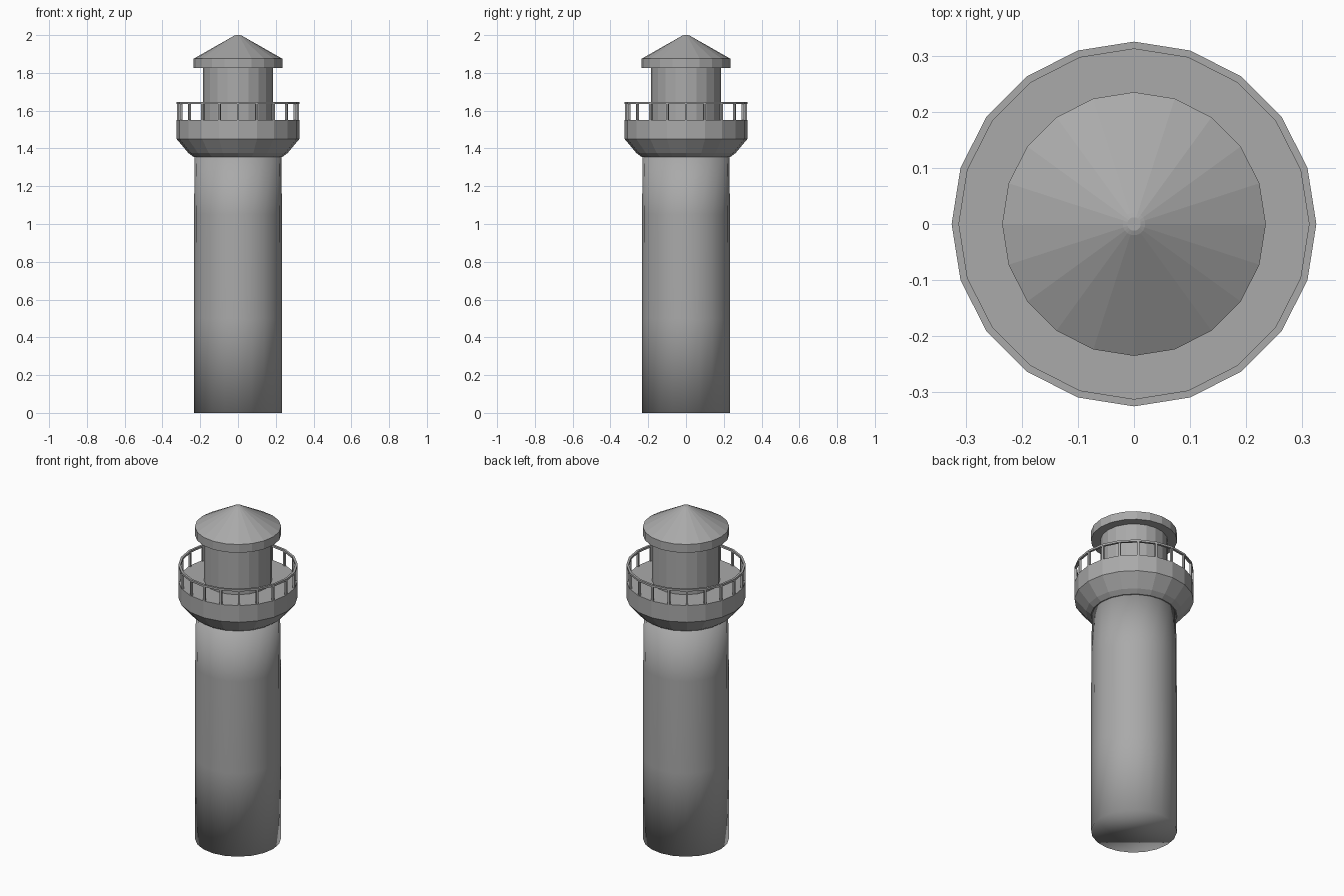
import bpy, bmesh, math

SIDES = 20

cube = bpy.data.objects.get("Cube")
if cube:
    bpy.data.objects.remove(cube, do_unlink=True)

# Single stone grey
grey = bpy.data.materials.new("stone grey")
grey.use_nodes = True
colour = (0.4, 0.4, 0.4, 1)
grey.diffuse_color = colour
grey.node_tree.nodes["Principled BSDF"].inputs["Base Color"].default_value = colour


def add_object(name, bm, smooth=False):
    bmesh.ops.recalc_face_normals(bm, faces=bm.faces)
    for face in bm.faces:
        face.smooth = smooth
    mesh = bpy.data.meshes.new(name)
    bm.to_mesh(mesh)
    bm.free()
    mesh.materials.append(grey)
    obj = bpy.data.objects.new(name, mesh)
    bpy.context.collection.objects.link(obj)
    return obj


def lathe(name, profile, closed=False, smooth=False):
    """Turn (radius, height) points around z; open profiles get end caps."""
    bm = bmesh.new()
    rings = []
    for radius, z in profile:
        rings.append([bm.verts.new((radius * math.cos(a), radius * math.sin(a), z))
                      for a in (math.tau * i / SIDES for i in range(SIDES))])
    pairs = list(zip(rings, rings[1:]))
    if closed:
        pairs.append((rings[-1], rings[0]))
    else:
        bm.faces.new(rings[0])
        bm.faces.new(rings[-1])
    for low, high in pairs:
        for i in range(SIDES):
            j = (i + 1) % SIDES
            bm.faces.new((low[i], low[j], high[j], high[i]))
    return add_object(name, bm, smooth)


# Tower shaft, softly shaded down to its base
lathe("tower", [(0.234, 0), (0.234, 0.5), (0.233, 1.05), (0.229, 1.37)], smooth=True)

# Flared gallery with its deck
lathe("gallery", [(0.235, 1.355), (0.262, 1.375), (0.325, 1.45), (0.325, 1.55)])

# Lantern room and roof
lathe("lantern_room", [(0.184, 1.545), (0.184, 1.83)])
lathe("roof", [(0.235, 1.825), (0.235, 1.875), (0.02, 1.997), (0.012, 2.0)])

# Gallery railing
lathe("hand_rail", [(0.312, 1.634), (0.325, 1.634), (0.325, 1.646), (0.312, 1.646)],
      closed=True)

# Railing posts, one at each corner of the deck
bm = bmesh.new()
for i in range(SIDES):
    angle = math.tau * i / SIDES
    post = bmesh.ops.create_cube(bm, size=1)["verts"]
    for v in post:
        x, y = 0.318 + v.co.x * 0.012, v.co.y * 0.012
        v.co = (x * math.cos(angle) - y * math.sin(angle),
                x * math.sin(angle) + y * math.cos(angle),
                1.593 + v.co.z * 0.09)
add_object("railing_posts", bm)
